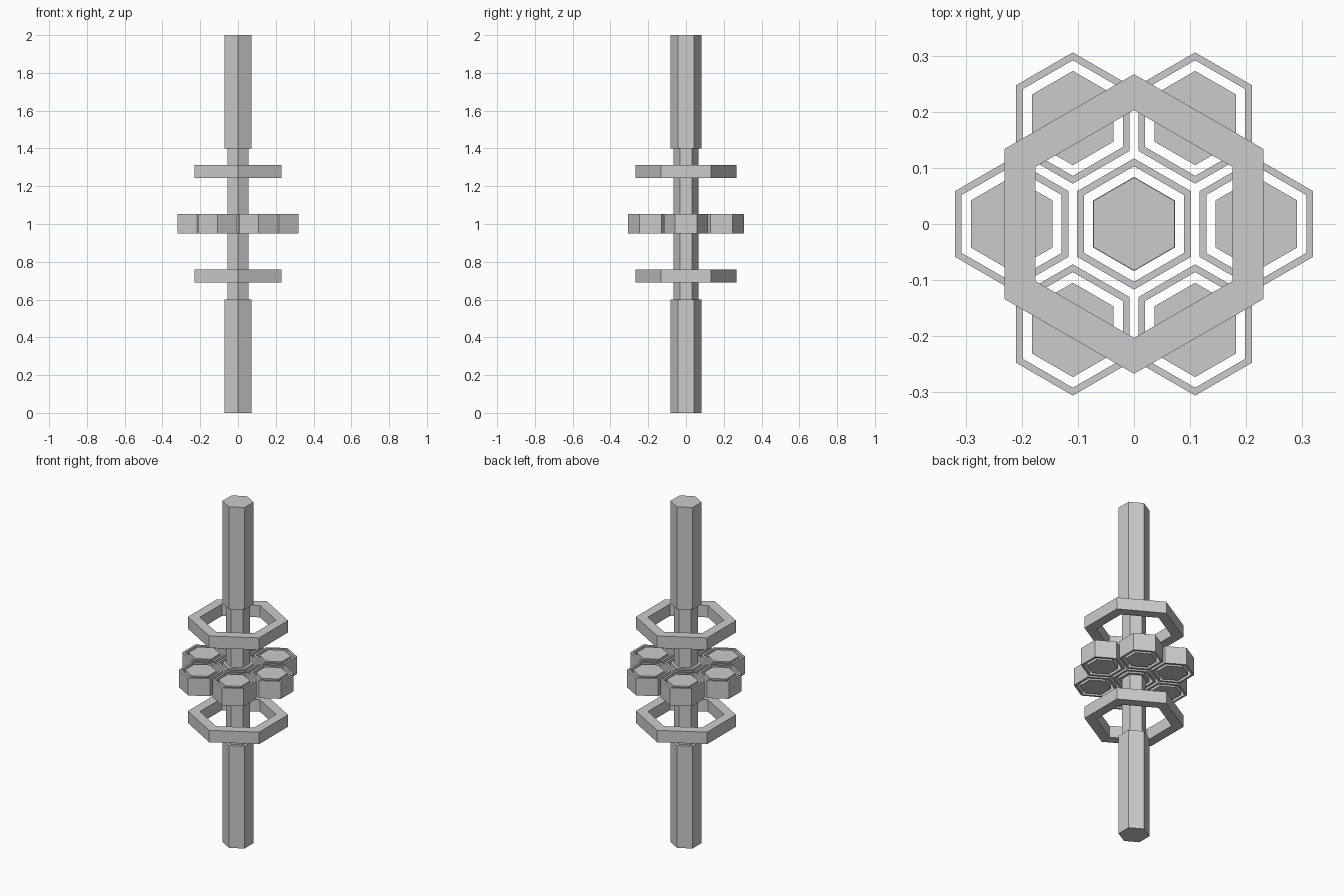
import bpy, bmesh, math

if "Cube" in bpy.data.objects:
    bpy.data.objects.remove(bpy.data.objects["Cube"])


def hex_part(name, radius, z0, z1, centre=(0, 0), hole=0.0):
    """Hexagonal prism with corners on +-y; a hole radius makes it a ring."""
    bm = bmesh.new()

    def loop(r, z):
        return [bm.verts.new((r * math.cos(math.radians(30 + 60 * i)),
                              r * math.sin(math.radians(30 + 60 * i)), z))
                for i in range(6)]

    def bridge(a, b):
        for i in range(6):
            j = (i + 1) % 6
            bm.faces.new((a[i], a[j], b[j], b[i]))

    bottom, top = loop(radius, z0), loop(radius, z1)
    bridge(bottom, top)
    if hole:
        in_bottom, in_top = loop(hole, z0), loop(hole, z1)
        bridge(top, in_top)
        bridge(in_top, in_bottom)
        bridge(in_bottom, bottom)
    else:
        bm.faces.new(top)
        bm.faces.new(bottom[::-1])
    bmesh.ops.recalc_face_normals(bm, faces=bm.faces)
    mesh = bpy.data.meshes.new(name)
    bm.to_mesh(mesh)
    bm.free()
    obj = bpy.data.objects.new(name, mesh)
    obj.location = (centre[0], centre[1], 0)
    bpy.context.collection.objects.link(obj)
    return obj


# Handles and thin core
hex_part("lower_handle", 0.083, 0.0, 0.6)
hex_part("upper_handle", 0.083, 1.4, 2.0)
hex_part("core_rod", 0.065, 0.6, 1.4)

# Floating guard rings
hex_part("lower_ring", 0.267, 0.69, 0.76, hole=0.203)
hex_part("upper_ring", 0.267, 1.243, 1.313, hole=0.203)

# Honeycomb: one centre cell and six around it, each a frame with a loose core
SPACING = 0.218
cells = [(0, 0)] + [(SPACING * math.cos(math.radians(60 * i)),
                     SPACING * math.sin(math.radians(60 * i))) for i in range(6)]
for i, c in enumerate(cells):
    hex_part(f"cell_frame_{i}", 0.117, 0.95, 1.053, c, hole=0.103)
    hex_part(f"cell_core_{i}", 0.084, 0.95, 1.053, c)
